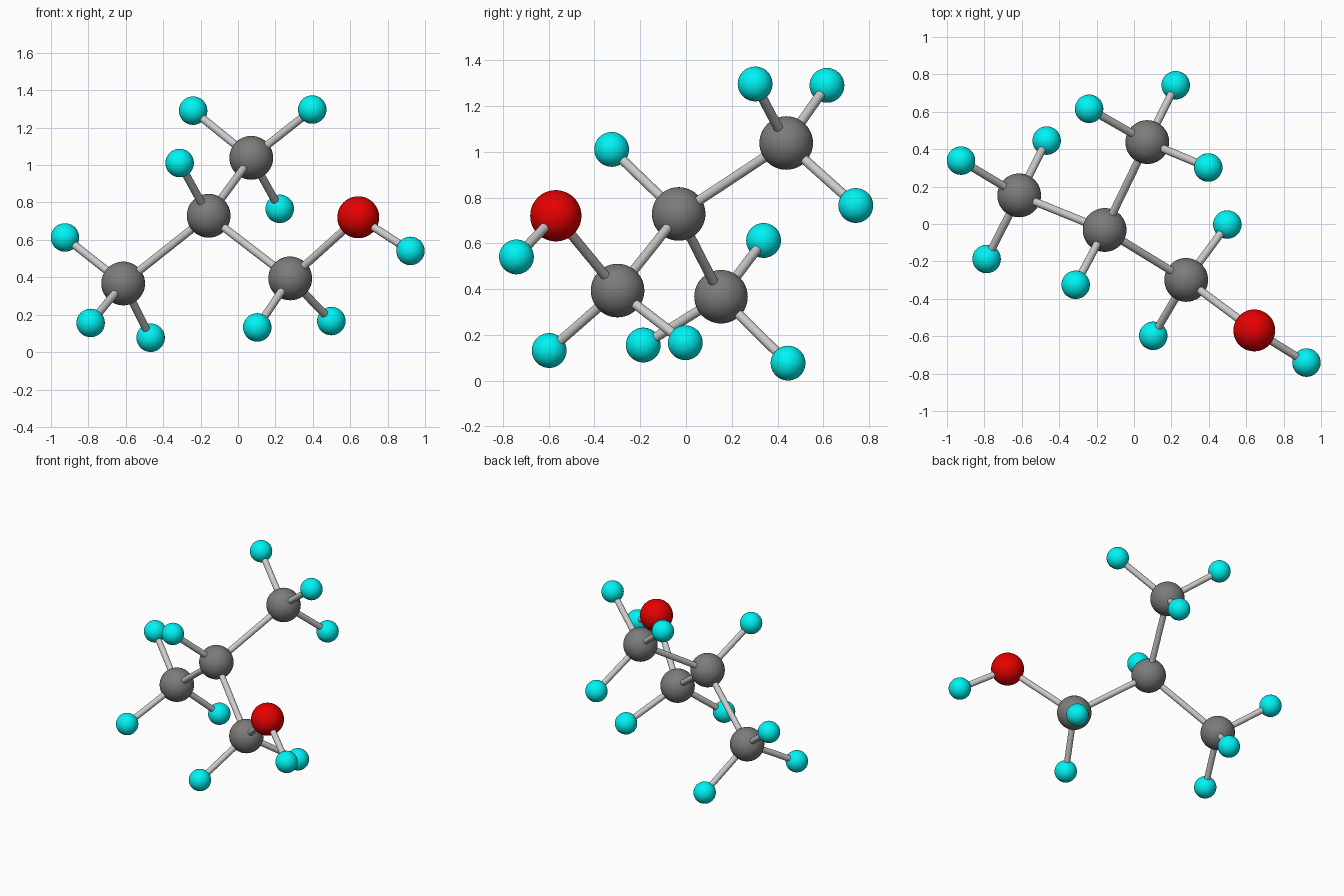
import bpy
from mathutils import Vector

if "Cube" in bpy.data.objects:
    bpy.data.objects.remove(bpy.data.objects["Cube"])


def material(name, color):
    m = bpy.data.materials.new(name)
    m.diffuse_color = color
    m.use_nodes = True
    m.node_tree.nodes["Principled BSDF"].inputs["Base Color"].default_value = m.diffuse_color
    return m


grey = material("carbon_grey", (0.2, 0.2, 0.2, 1))
red = material("oxygen_red", (0.8, 0.0, 0.0, 1))
cyan = material("hydrogen_cyan", (0.0, 0.9, 0.9, 1))

# radius and material per kind of atom
KINDS = {"carbon": (0.117, grey), "oxygen": (0.112, red), "hydrogen": (0.076, cyan)}
BOND_RADIUS = 0.021


def atom(kind, pos):
    radius, mat = KINDS[kind]
    bpy.ops.mesh.primitive_uv_sphere_add(segments=48, ring_count=24, radius=radius, location=pos)
    ob = bpy.context.object
    ob.name = kind + "_atom"
    ob.data.materials.append(mat)
    bpy.ops.object.shade_smooth()
    return Vector(pos)


def bond(a, b):
    d = b - a
    bpy.ops.mesh.primitive_cylinder_add(vertices=24, radius=BOND_RADIUS, depth=d.length, location=(a + b) / 2)
    ob = bpy.context.object
    ob.name = "bond"
    ob.rotation_euler = d.to_track_quat('Z', 'Y').to_euler()
    bpy.ops.object.shade_smooth_by_angle()


# carbon and oxygen skeleton
center = atom("carbon", (-0.157, -0.032, 0.729))
upper = atom("carbon", (0.071, 0.438, 1.039))
left = atom("carbon", (-0.614, 0.153, 0.367))
right = atom("carbon", (0.279, -0.299, 0.394))
oxygen = atom("oxygen", (0.643, -0.569, 0.721))
for a, b in ((center, upper), (center, left), (center, right), (right, oxygen)):
    bond(a, b)

# hydrogens around each parent atom
hydrogens = (
    (center, [(-0.312, -0.325, 1.011)]),
    (upper, [(-0.240, 0.616, 1.291), (0.397, 0.302, 1.297), (0.223, 0.742, 0.766)]),
    (left, [(-0.925, 0.339, 0.613), (-0.788, -0.187, 0.156), (-0.467, 0.446, 0.077)]),
    (right, [(0.103, -0.598, 0.132), (0.499, -0.003, 0.166)]),
    (oxygen, [(0.922, -0.741, 0.541)]),
)
for parent, positions in hydrogens:
    for p in positions:
        bond(parent, atom("hydrogen", p))
